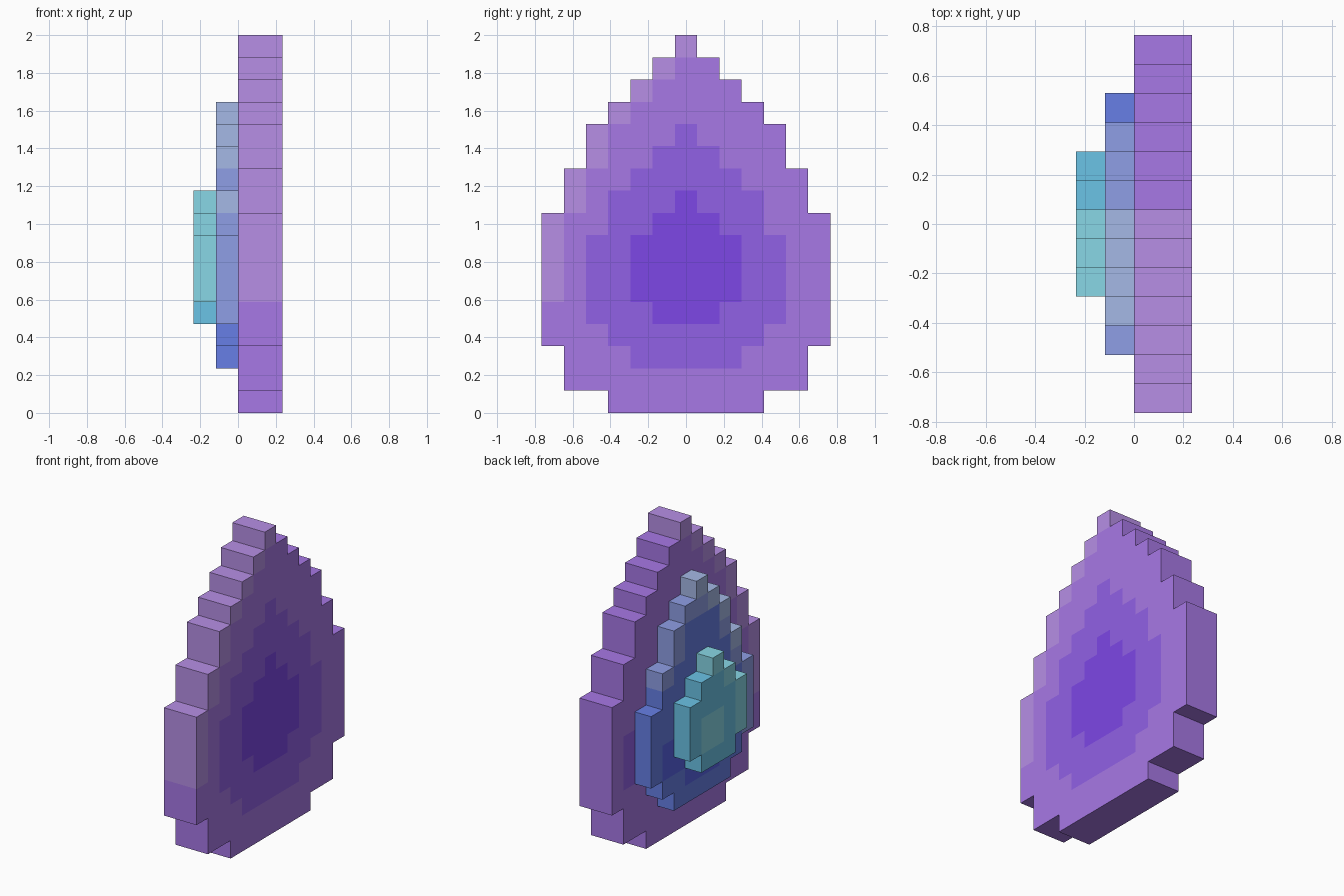
import bpy, bmesh

if "Cube" in bpy.data.objects:
    bpy.data.objects.remove(bpy.data.objects["Cube"])

P = 2 / 17  # size of one block

def srgb(h):
    out = []
    for i in (0, 2, 4):
        c = int(h[i:i + 2], 16) / 255
        out.append(c / 12.92 if c <= 0.04045 else ((c + 0.055) / 1.055) ** 2.4)
    return (*out, 1)

COLOURS = {
    "light purple": "b78fe6", "purple": "a778e6", "strong purple": "9161e6",
    "deep purple": "7d47e6", "grey blue": "a5b8e6", "soft blue": "8f9fe6",
    "dark blue": "677fe6", "indigo": "5864e6", "light teal": "88d7e6",
    "teal": "6bc3e6",
}
MATS = {}
for name, h in COLOURS.items():
    MATS[name] = bpy.data.materials.new(name)
    MATS[name].diffuse_color = srgb(h)

# Drop outlines: half width in blocks (rounded down) for each row, upwards
OUTER = dict(enumerate([3, 5, 5] + [6] * 6 + [5, 5, 4, 4, 3, 2, 1, 0]))
MIDDLE = dict(enumerate([2, 3, 4, 4, 4, 4, 3, 3, 2, 2, 1, 0], 2))
RING = dict(enumerate([2, 3, 4, 4, 4, 4, 3, 3, 2, 1, 0], 2))
CORE = dict(enumerate([1, 2, 2, 2, 1, 0], 4))

def inside(shape, r, c):
    return abs(c) <= shape.get(r, -1)

# Colour rules: r = row, c = column (negative is the front), side = face direction
def outer_colour(r, c, side):
    if side == "right" and inside(CORE, r, c):
        return "deep purple"
    if side == "right" and inside(RING, r, c):
        return "strong purple"
    if side == "left" and r in (4, 5, 6) and 0 < c <= 5:
        return "strong purple"
    return "light purple" if r >= 5 and c == -OUTER[r] else "purple"

def middle_colour(r, c, side):
    if c == -MIDDLE[r] and r >= 4:
        return "grey blue" if r == 9 or r >= 11 else "soft blue"
    if r == 12 or (c == MIDDLE[r] and r >= 9):
        return "soft blue"
    if side == "left" and ((r in (4, 5) and 0 < c <= 3) or (r == 3 and abs(c) <= 1)):
        return "indigo"
    return "dark blue"

def core_colour(r, c, side):
    if r >= 5 and c == -CORE[r]:
        return "light teal"
    if side == "left" and r in (5, 6) and c in (0, 1):
        return "light teal"
    return "teal"

def layer(name, shape, x0, x1, colour, right_cap):
    """Blocky slab between x0 and x1 following a row outline."""
    bm = bmesh.new()
    names = list(COLOURS)

    def quad(pts, r, c, side):
        f = bm.faces.new([bm.verts.new(p) for p in pts])
        f.material_index = names.index(colour(r, c, side))

    for r, half in shape.items():
        for c in range(-half, half + 1):
            a, b = (c - .5) * P, (c + .5) * P
            l, h = r * P, (r + 1) * P
            quad([(x0, a, l), (x0, a, h), (x0, b, h), (x0, b, l)], r, c, "left")
            if right_cap:
                quad([(x1, a, l), (x1, b, l), (x1, b, h), (x1, a, h)], r, c, "right")
            if not inside(shape, r, c - 1):
                quad([(x0, a, l), (x1, a, l), (x1, a, h), (x0, a, h)], r, c, "front")
            if not inside(shape, r, c + 1):
                quad([(x0, b, l), (x0, b, h), (x1, b, h), (x1, b, l)], r, c, "back")
            if not inside(shape, r + 1, c):
                quad([(x0, a, h), (x1, a, h), (x1, b, h), (x0, b, h)], r, c, "top")
            if not inside(shape, r - 1, c):
                quad([(x0, a, l), (x0, b, l), (x1, b, l), (x1, a, l)], r, c, "bottom")
    bmesh.ops.remove_doubles(bm, verts=bm.verts, dist=1e-5)
    me = bpy.data.meshes.new(name)
    bm.to_mesh(me)
    bm.free()
    for n in names:
        me.materials.append(MATS[n])
    bpy.context.collection.objects.link(bpy.data.objects.new(name, me))

# Three stacked drops, smaller towards -x
layer("outer_drop", OUTER, 0, 2 * P, outer_colour, True)
layer("middle_drop", MIDDLE, -P, 0, middle_colour, False)
layer("core_drop", CORE, -2 * P, -P, core_colour, False)

for m in bpy.data.materials:
    if m.users and not m.is_grease_pencil:
        m.use_nodes = True
        m.node_tree.nodes["Principled BSDF"].inputs["Base Color"].default_value = m.diffuse_color
